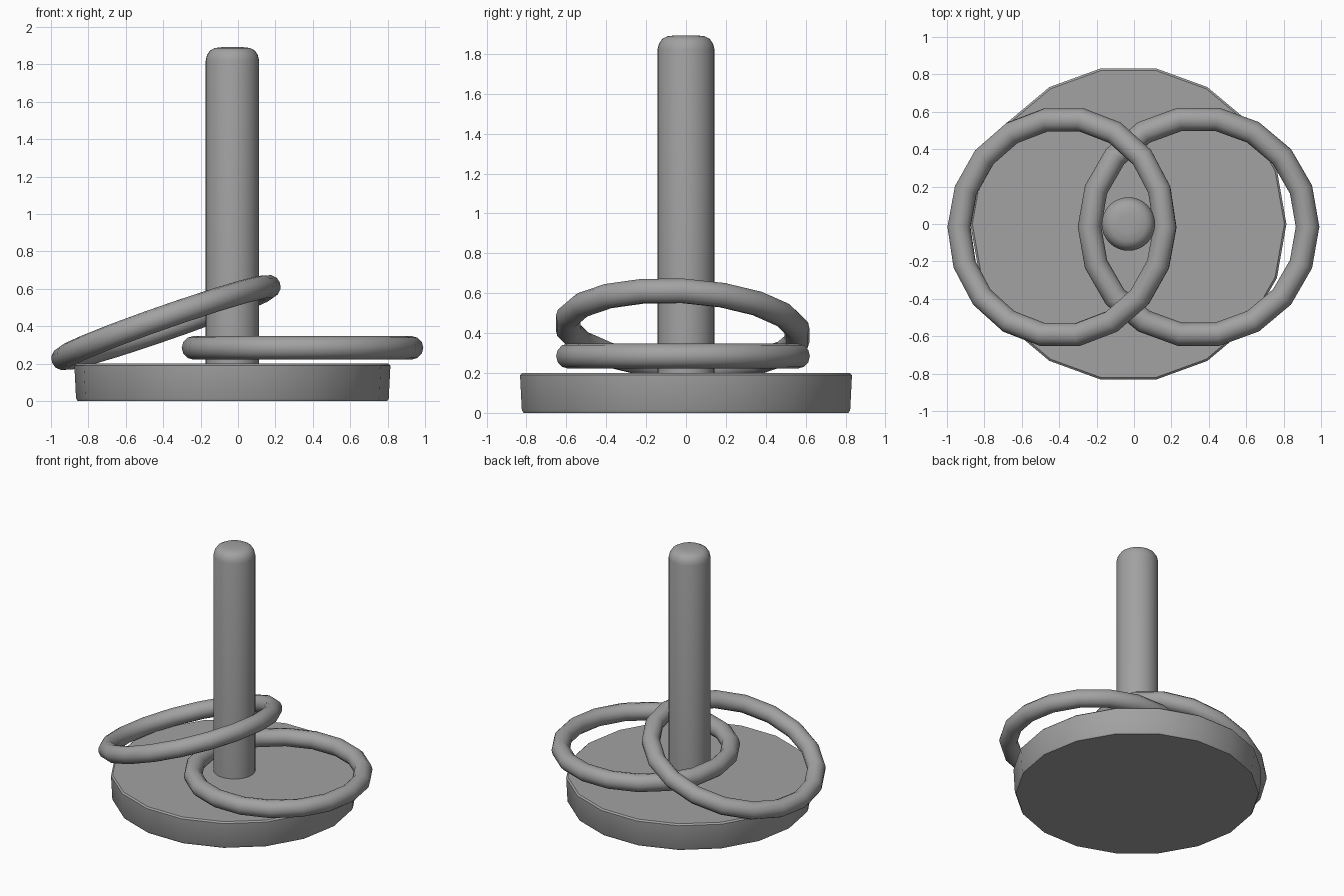
import bpy, bmesh, math
from mathutils import Euler, Matrix, Vector

cube = bpy.data.objects.get("Cube")
if cube:
    bpy.data.objects.remove(cube, do_unlink=True)

# One plain grey for everything
grey = bpy.data.materials.new("mid grey")
grey.use_nodes = True
colour = (0.36, 0.36, 0.36, 1)
grey.diffuse_color = colour
grey.node_tree.nodes["Principled BSDF"].inputs["Base Color"].default_value = colour


def finish(obj, angle):
    obj.data.materials.clear()
    obj.data.materials.append(grey)
    bpy.ops.object.select_all(action="DESELECT")
    obj.select_set(True)
    bpy.context.view_layer.objects.active = obj
    bpy.ops.object.shade_smooth_by_angle(angle=math.radians(angle))


def lathe(name, profile, sides, location, angle):
    """Stack rings of (radius, height) and cap both ends."""
    bm = bmesh.new()
    rings = []
    for r, z in profile:
        rings.append([bm.verts.new((r * math.cos(math.tau * i / sides),
                                    r * math.sin(math.tau * i / sides), z))
                      for i in range(sides)])
    for low, high in zip(rings, rings[1:]):
        for i in range(sides):
            j = (i + 1) % sides
            bm.faces.new((low[i], low[j], high[j], high[i]))
    bm.faces.new(rings[0][::-1])
    bm.faces.new(rings[-1])
    mesh = bpy.data.meshes.new(name)
    bm.to_mesh(mesh)
    bm.free()
    obj = bpy.data.objects.new(name, mesh)
    obj.location = location
    bpy.context.collection.objects.link(obj)
    finish(obj, angle)


def ring(name, location, rotation):
    bpy.ops.mesh.primitive_torus_add(
        major_segments=18, minor_segments=12, major_radius=0.583,
        minor_radius=0.063, location=location, rotation=rotation)
    obj = bpy.context.object
    obj.name = name
    finish(obj, 60)


# Disc base with softened rims
lathe("base", [(0.828, 0), (0.836, 0.015), (0.845, 0.19), (0.834, 0.2)],
      18, (-0.03, 0, 0), 30)

# Upright post with a rounded top
lathe("post", [(0.143, 0.19), (0.143, 1.82), (0.136, 1.85), (0.12, 1.874),
               (0.095, 1.888), (0.05, 1.893)], 32, (-0.03, 0, 0), 40)

# Two tossed rings: one lying flat, one leaning on it
ring("flat_ring", (0.345, -0.015, 0.285), (0, 0, 0))
ring("leaning_ring", (-0.385, -0.017, 0.42),
     (math.radians(-3), math.radians(-19.2), 0))
